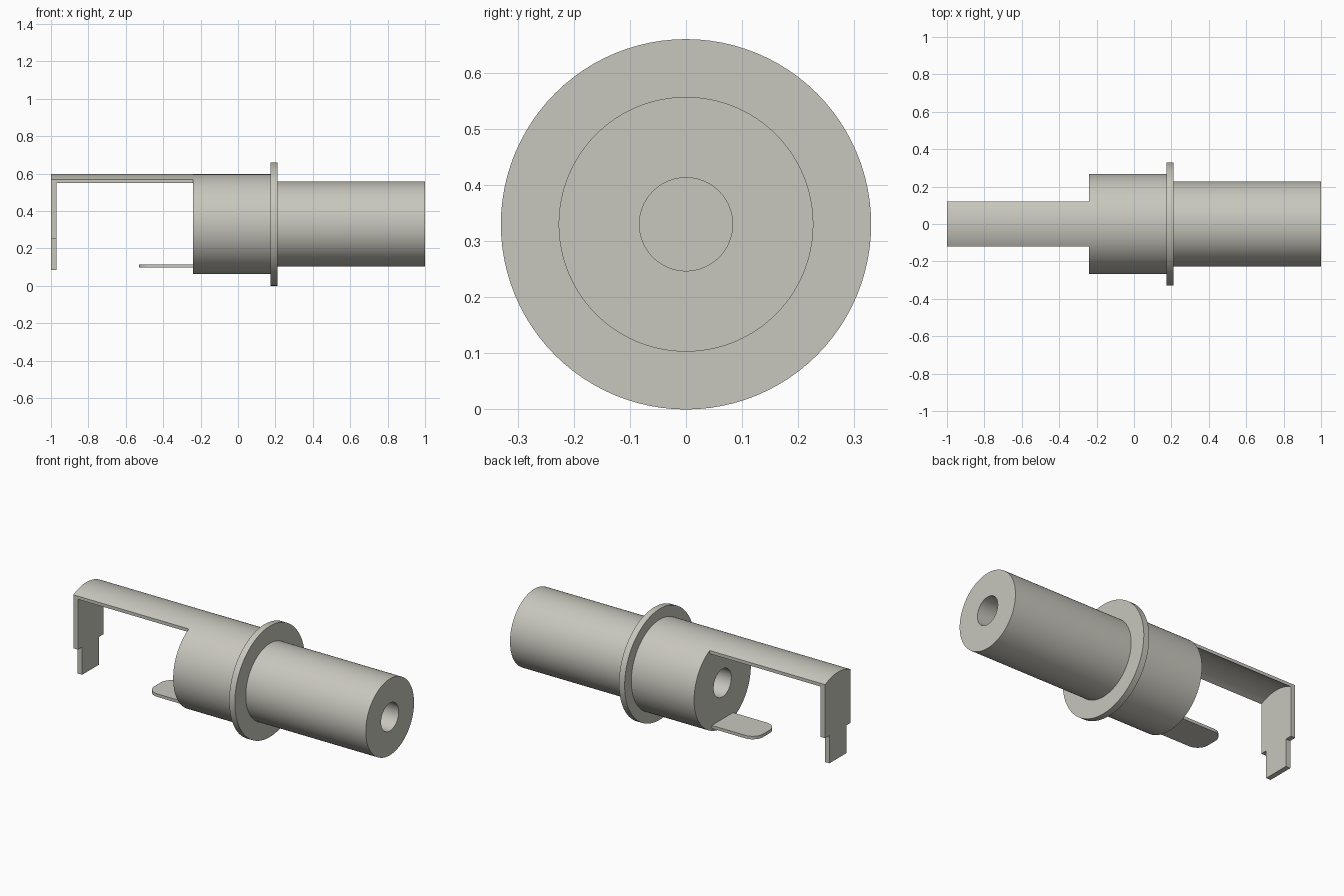
import bpy, bmesh, math
from mathutils import Vector

cube = bpy.data.objects.get("Cube")
if cube:
    bpy.data.objects.remove(cube)

AXIS_Z = 0.33      # height of the turning axis
BODY_R = 0.267
BORE_R = 0.083
ARM_W = 0.12       # half width of the arm

metal = bpy.data.materials.new("warm grey metal")
metal.use_nodes = True
colour = (0.58, 0.57, 0.51, 1)
metal.diffuse_color = colour
metal.node_tree.nodes["Principled BSDF"].inputs["Base Color"].default_value = colour


def finish(name, bm):
    bmesh.ops.recalc_face_normals(bm, faces=bm.faces[:])
    mesh = bpy.data.meshes.new(name)
    bm.to_mesh(mesh)
    bm.free()
    mesh.materials.append(metal)
    ob = bpy.data.objects.new(name, mesh)
    bpy.context.collection.objects.link(ob)
    bpy.ops.object.select_all(action='DESELECT')
    ob.select_set(True)
    bpy.context.view_layer.objects.active = ob
    bpy.ops.object.shade_smooth_by_angle(angle=math.radians(30))
    return ob


def lathe(name, profile, steps=96):
    """Turn a closed (x, radius) profile around the long axis."""
    bm = bmesh.new()
    verts = [bm.verts.new((x, 0, AXIS_Z + r)) for x, r in profile]
    edges = [bm.edges.new((verts[i - 1], verts[i])) for i in range(len(verts))]
    bmesh.ops.spin(bm, geom=verts + edges, cent=(0, 0, AXIS_Z), axis=(1, 0, 0),
                   angle=math.tau, steps=steps, use_duplicate=False)
    bmesh.ops.remove_doubles(bm, verts=bm.verts[:], dist=1e-4)
    return finish(name, bm)


def extrude(name, outline, offset):
    """Thicken a flat outline along an offset."""
    bm = bmesh.new()
    face = bm.faces.new([bm.verts.new(p) for p in outline])
    new = bmesh.ops.extrude_face_region(bm, geom=[face])["geom"]
    bmesh.ops.translate(bm, vec=Vector(offset),
                        verts=[g for g in new if isinstance(g, bmesh.types.BMVert)])
    return finish(name, bm)


def arc(x, r, n=16):
    """Top arc of radius r across the arm width, from -y to +y."""
    a = math.asin(ARM_W / r)
    angles = [-a + 2 * a * i / n for i in range(n + 1)]
    return [(x, r * math.sin(t), AXIS_Z + r * math.cos(t)) for t in angles]


# Turned body: rear barrel, flange, front barrel and through bore
lathe("barrel_with_flange", [
    (-0.24, BORE_R), (-0.24, BODY_R), (0.173, BODY_R), (0.173, 0.33),
    (0.21, 0.33), (0.21, 0.227), (1.0, 0.227), (1.0, BORE_R)])

# Curved strip reaching back from the top of the barrel
extrude("contact_arm", arc(-0.97, BODY_R) + arc(-0.97, 0.25)[::-1], (0.73, 0, 0))

# Bent-down end plate with a narrower tip
extrude("end_plate", arc(-1.0, BODY_R) + [
    (-1.0, y, z) for y, z in ((ARM_W, 0.25), (0.08, 0.25), (0.08, 0.085),
                              (-0.08, 0.085), (-0.08, 0.25), (-ARM_W, 0.25))],
    (0.03, 0, 0))

# Flat solder tongue with rounded corners
HALF, R, TIP = 0.10, 0.07, -0.53
corner = [(TIP + R - R * math.sin(t), HALF - R + R * math.cos(t))
          for t in (math.pi / 2 * i / 10 for i in range(11))]
side = [(-0.22, HALF)] + corner
outline = side + [(x, -y) for x, y in reversed(side)]
extrude("lower_tongue", [(x, y, 0.097) for x, y in outline], (0, 0, 0.018))
